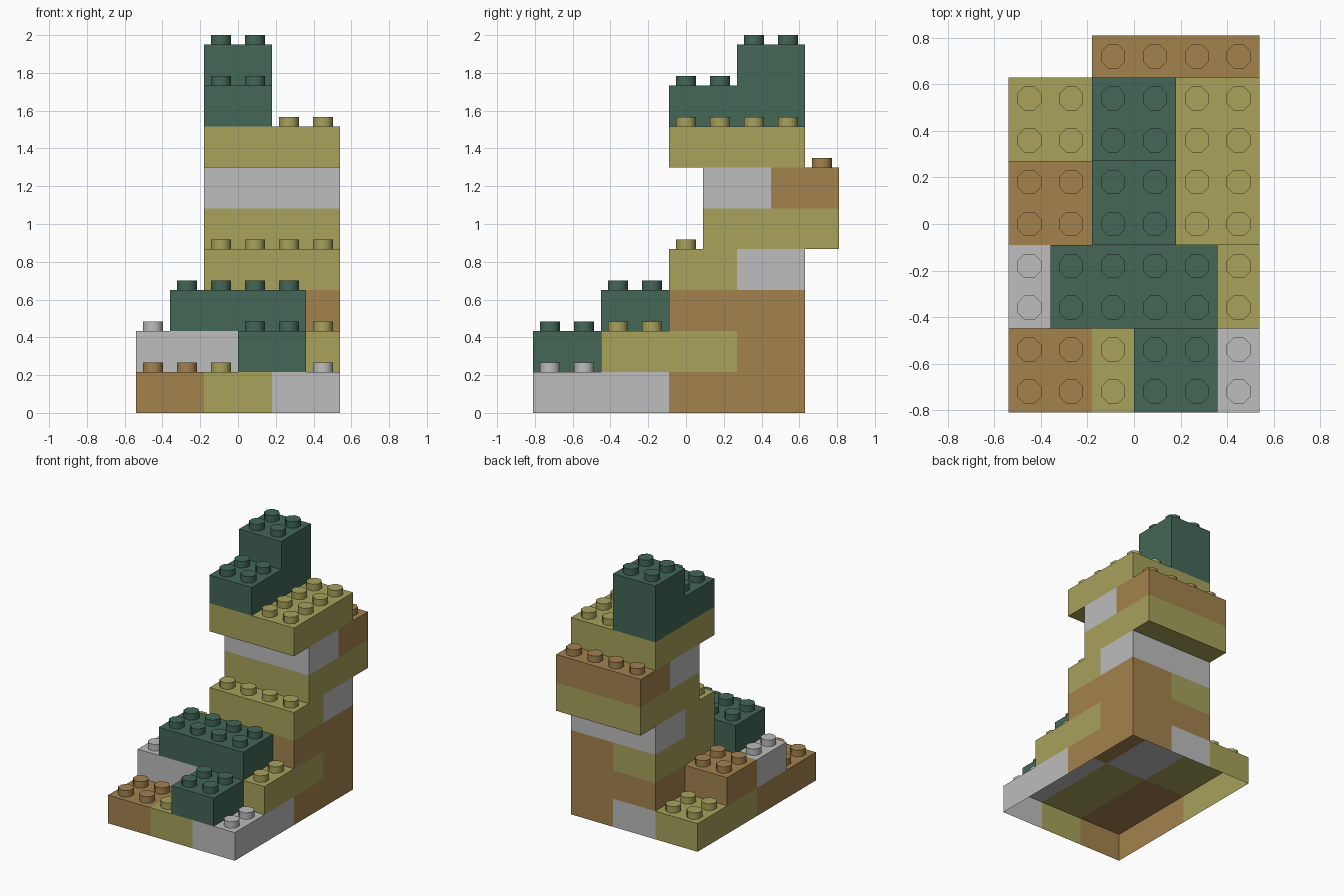
import bpy, bmesh, math
from mathutils import Matrix, Vector

cube = bpy.data.objects.get("Cube")
if cube:
    bpy.data.objects.remove(cube, do_unlink=True)

PITCH = 0.18            # stud spacing
LAYER = 1.95 / 9        # block height
STUD_R, STUD_H = 0.056, 0.05
ORIGIN = Vector((-0.54, -0.81, 0))


def make_material(name, rgb):
    mat = bpy.data.materials.new(name)
    mat.use_nodes = True
    color = (*rgb, 1)
    mat.diffuse_color = color
    bsdf = next(n for n in mat.node_tree.nodes if n.type == 'BSDF_PRINCIPLED')
    bsdf.inputs["Base Color"].default_value = color
    return mat


MATS = {
    "green": make_material("dark_green", (0.056, 0.135, 0.095)),
    "olive": make_material("olive", (0.385, 0.36, 0.105)),
    "brown": make_material("brown", (0.37, 0.225, 0.077)),
    "grey": make_material("light_grey", (0.51, 0.51, 0.51)),
}

# Blocks: name, colour, layer, x range, y range in stud units
BLOCKS = [
    ("base_front_right", "brown", 0, (0, 2), (0, 4)),
    ("base_front_middle", "olive", 0, (2, 4), (0, 4)),
    ("base_front_left", "grey", 0, (4, 6), (0, 4)),
    ("base_back_right", "olive", 0, (0, 2), (4, 8)),
    ("base_back_middle", "grey", 0, (2, 4), (4, 8)),
    ("base_back_left", "brown", 0, (4, 6), (4, 8)),
    ("front_step", "green", 1, (3, 5), (0, 2)),
    ("right_step", "grey", 1, (0, 3), (2, 4)),
    ("step_filler", "green", 1, (3, 5), (2, 4)),
    ("left_rail", "olive", 1, (5, 6), (2, 6)),
    ("right_back_step", "brown", 1, (0, 2), (4, 6)),
    ("column_filler", "brown", 1, (2, 5), (4, 6)),
    ("column_foot", "brown", 1, (2, 6), (6, 8)),
    ("upper_step", "green", 2, (1, 5), (2, 4)),
    ("column_lower_right", "olive", 2, (2, 4), (4, 8)),
    ("column_lower_left", "brown", 2, (4, 6), (4, 8)),
    ("column_middle_front", "olive", 3, (2, 6), (4, 6)),
    ("column_middle_back", "grey", 3, (2, 6), (6, 8)),
    ("column_shelf", "olive", 4, (2, 6), (5, 9)),
    ("neck_front", "grey", 5, (2, 6), (5, 7)),
    ("neck_back", "brown", 5, (2, 6), (7, 9)),
    ("top_platform", "olive", 6, (2, 6), (4, 8)),
    ("top_block", "green", 7, (2, 4), (4, 8)),
    ("peak_block", "green", 8, (2, 4), (6, 8)),
]


def cells(block):
    _, _, k, xs, ys = block
    return {(i, j, k) for i in range(*xs) for j in range(*ys)}


FILLED = set().union(*(cells(b) for b in BLOCKS))


def covered(own, normal):
    """True when every cell beyond this side is filled or below the ground."""
    step = [round(c) for c in normal]
    beyond = {tuple(a + s for a, s in zip(c, step)) for c in own} - own
    return all(c in FILLED or c[2] < 0 for c in beyond)


def build_block(block):
    name, color, k, xs, ys = block
    own = cells(block)
    bm = bmesh.new()

    # Body shell, open underneath where it sits on something
    size = Vector(((xs[1] - xs[0]) * PITCH, (ys[1] - ys[0]) * PITCH, LAYER))
    corner = ORIGIN + Vector((xs[0] * PITCH, ys[0] * PITCH, k * LAYER))
    bmesh.ops.create_cube(bm, size=1, matrix=Matrix.Translation(corner + size / 2)
                          @ Matrix.Diagonal((*size, 1)))
    bm.normal_update()
    hidden = [f for f in bm.faces if f.normal.z < 0.5 and covered(own, f.normal)]
    bmesh.ops.delete(bm, geom=hidden, context='FACES')

    # Studs on uncovered cells
    for i, j, _ in sorted(own):
        if (i, j, k + 1) in FILLED:
            continue
        centre = ORIGIN + Vector(((i + 0.5) * PITCH, (j + 0.5) * PITCH,
                                  (k + 1) * LAYER + STUD_H / 2))
        bmesh.ops.create_cone(bm, cap_ends=True, segments=8, radius1=STUD_R,
                              radius2=STUD_R, depth=STUD_H,
                              matrix=Matrix.Translation(centre)
                              @ Matrix.Rotation(math.pi / 8, 4, 'Z'))

    mesh = bpy.data.meshes.new(name)
    bm.to_mesh(mesh)
    bm.free()
    mesh.materials.append(MATS[color])
    obj = bpy.data.objects.new(name, mesh)
    bpy.context.collection.objects.link(obj)
    return obj


bpy.ops.object.select_all(action='DESELECT')
for block in BLOCKS:
    obj = build_block(block)
    obj.select_set(True)
    bpy.context.view_layer.objects.active = obj

# Round stud sides, crisp block edges
bpy.ops.object.shade_smooth_by_angle(angle=math.radians(50))
